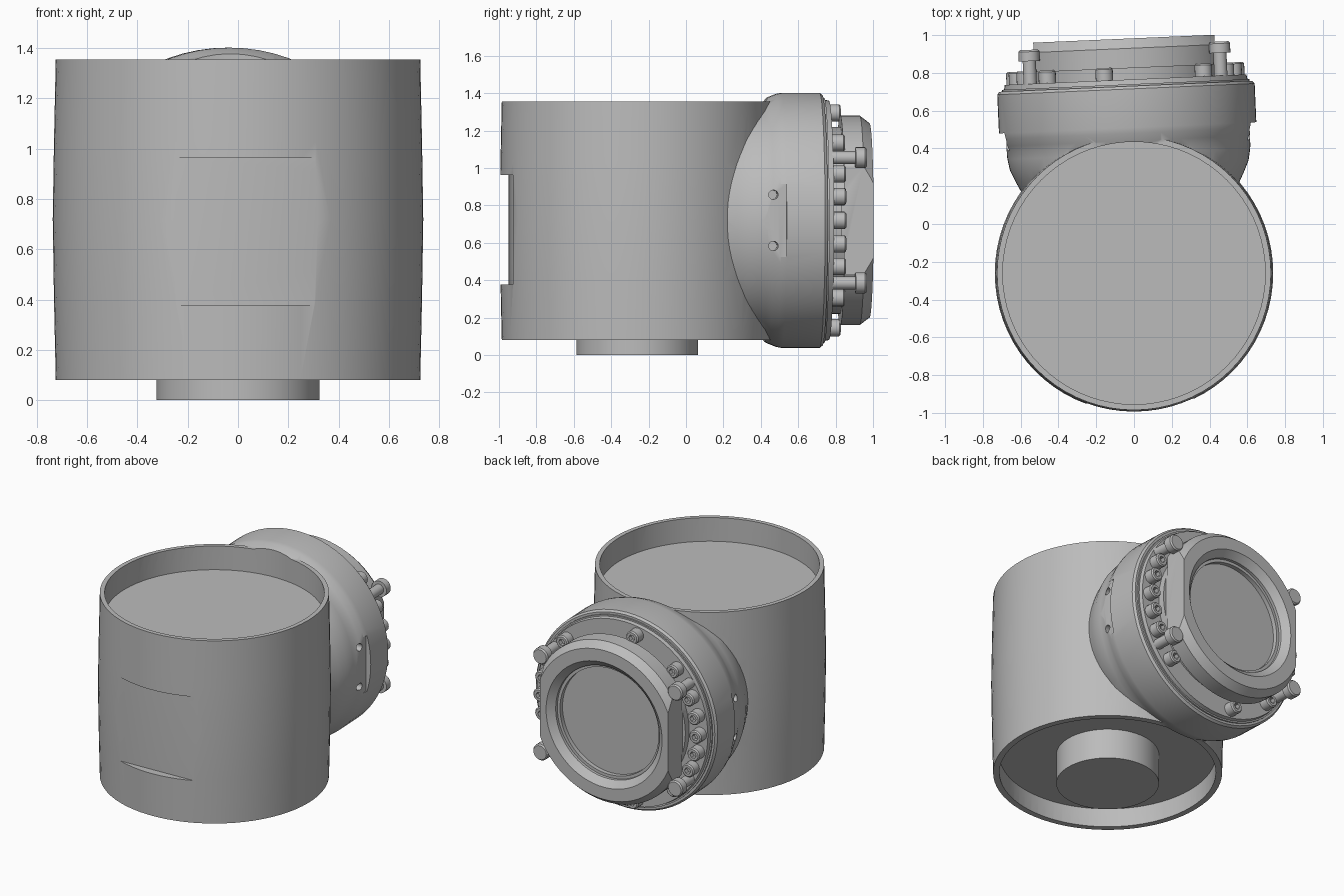
import bpy, bmesh, math
from mathutils import Matrix

if "Cube" in bpy.data.objects:
    bpy.data.objects.remove(bpy.data.objects["Cube"], do_unlink=True)

grey = bpy.data.materials.new("grey metal")
grey.use_nodes = True
COLOR = (0.5, 0.5, 0.5, 1)
grey.diffuse_color = COLOR
grey.node_tree.nodes["Principled BSDF"].inputs["Base Color"].default_value = COLOR

# Frames: upright housing axis, and the slightly turned side head (local z = outward)
UP = Matrix.Translation((0, -0.26, 0))
TURN = Matrix.Translation((0, -0.26, 0.72)) @ Matrix.Rotation(math.radians(2.5), 4, "Z")
OUT = TURN @ Matrix.Rotation(math.radians(-90), 4, "X")


def finish(name, bm, matrix):
    bmesh.ops.recalc_face_normals(bm, faces=bm.faces)
    bm.transform(matrix)
    mesh = bpy.data.meshes.new(name)
    bm.to_mesh(mesh)
    bm.free()
    mesh.materials.append(grey)
    obj = bpy.data.objects.new(name, mesh)
    bpy.context.collection.objects.link(obj)
    return obj


def lathe(name, profile, matrix, steps=72):
    """Spin (radius, height) points around local z."""
    bm = bmesh.new()
    verts = [bm.verts.new((r, 0, z)) for r, z in profile]
    edges = [bm.edges.new(pair) for pair in zip(verts, verts[1:])]
    bmesh.ops.spin(bm, geom=verts + edges, cent=(0, 0, 0), axis=(0, 0, 1),
                   angle=math.tau, steps=steps, use_duplicate=False)
    bmesh.ops.remove_doubles(bm, verts=bm.verts, dist=1e-4)
    return finish(name, bm, matrix)


def disc(name, r, low, high, matrix, steps=72):
    return lathe(name, [(0, low), (r, low), (r, high), (0, high)], matrix, steps)


def box(name, size, center, matrix):
    bm = bmesh.new()
    bmesh.ops.create_cube(bm, size=1)
    bm.transform(Matrix.Translation(center) @ Matrix.Diagonal((*size, 1)))
    return finish(name, bm, matrix)


def activate(obj):
    bpy.ops.object.select_all(action="DESELECT")
    obj.select_set(True)
    bpy.context.view_layer.objects.active = obj


def combine(obj, other, operation):
    activate(obj)
    mod = obj.modifiers.new("combine", "BOOLEAN")
    mod.operation, mod.solver, mod.object = operation, "EXACT", other
    bpy.ops.object.modifier_apply(modifier=mod.name)
    bpy.data.objects.remove(other, do_unlink=True)


def smooth(obj):
    activate(obj)
    bpy.ops.object.shade_smooth_by_angle(angle=math.radians(32))


# Main housing: slightly barrelled drum joined with the flared side head
housing = lathe("housing", [(0, 0.08), (0.725, 0.08), (0.732, 0.4), (0.737, 0.72),
                            (0.732, 1.03), (0.725, 1.355), (0, 1.355)], UP)
head = lathe("head", [(0, 0.2), (0.5, 0.2), (0.57, 0.44), (0.605, 0.51), (0.632, 0.57),
                      (0.643, 0.63), (0.647, 0.67), (0.66, 0.7), (0.676, 0.74),
                      (0.682, 0.77), (0.682, 0.975), (0.67, 0.99), (0.655, 0.99),
                      (0.655, 1.0), (0.645, 1.0), (0.64, 1.025), (0, 1.025)], OUT)
combine(housing, head, "UNION")

# Open recesses in the top and the bottom
combine(housing, disc("cutter", 0.695, 1.19, 1.6, UP), "DIFFERENCE")
combine(housing, disc("cutter", 0.685, -0.2, 0.21, UP), "DIFFERENCE")

# Flat label recess on the front
combine(housing, box("cutter", (1, 0.3, 0.585), (0, -0.828, -0.05), TURN), "DIFFERENCE")

# Side pockets and pairs of small screw holes
for side in (-1, 1):
    combine(housing, box("cutter", (0.2, 0.2, 0.39), (side * 0.745, 0.67, 0), TURN), "DIFFERENCE")
    for h in (-0.137, 0.137):
        spot = TURN @ Matrix.Translation((side * 0.6, 0.7, h)) @ Matrix.Rotation(math.pi / 2, 4, "Y")
        combine(housing, disc("cutter", 0.025, -0.1, 0.1, spot, 16), "DIFFERENCE")
smooth(housing)

# Round hub under the housing
smooth(disc("bottom_hub", 0.325, 0, 0.25, UP))

# Window cap: chamfered ring with a recessed pane and flat sides
cap = lathe("window_cap", [(0, 1.0), (0.5, 1.0), (0.5, 1.085), (0.56, 1.085), (0.56, 1.19),
                           (0.52, 1.242), (0.435, 1.242), (0.39, 1.2), (0.39, 1.18),
                           (0.37, 1.18), (0.37, 1.15), (0, 1.15)], OUT)
for side in (-1, 1):
    combine(cap, box("cutter", (0.2, 0.3, 1.4), (side * 0.58, 1.22, 0), TURN), "DIFFERENCE")
smooth(cap)


def socket_bolt(name, x, h, low, high, r):
    """Cap screw with a hexagonal socket."""
    spot = OUT @ Matrix.Translation((x, -h, 0))
    bolt = lathe(name, [(0, low), (r, low), (r, high - 0.008), (r - 0.008, high), (0, high)], spot, 20)
    combine(bolt, disc("cutter", r * 0.5, high - 0.03, high + 0.03, spot, 6), "DIFFERENCE")
    smooth(bolt)


# Flange bolts: a close row on each side, wider spacing above and below
row = [-25, -12.5, 0, 12.5, 25]
angles = row + [180 + a for a in row] + [45, 135, 225, 315, 101, 259]
for i, a in enumerate(angles):
    t = math.radians(a)
    socket_bolt(f"flange_bolt_{i + 1}", 0.585 * math.cos(t), 0.585 * math.sin(t), 1.0, 1.092, 0.046)

# Four corner clamp screws on the cap: slim shank and wide head
for i, (sx, sh) in enumerate([(-1, -1), (-1, 1), (1, -1), (1, 1)]):
    spot = OUT @ Matrix.Translation((sx * 0.505, -sh * 0.335, 0))
    smooth(lathe(f"clamp_screw_{i + 1}", [(0, 1.0), (0.035, 1.0), (0.035, 1.145), (0.056, 1.145),
                                          (0.056, 1.195), (0.048, 1.205), (0, 1.205)], spot, 24))
